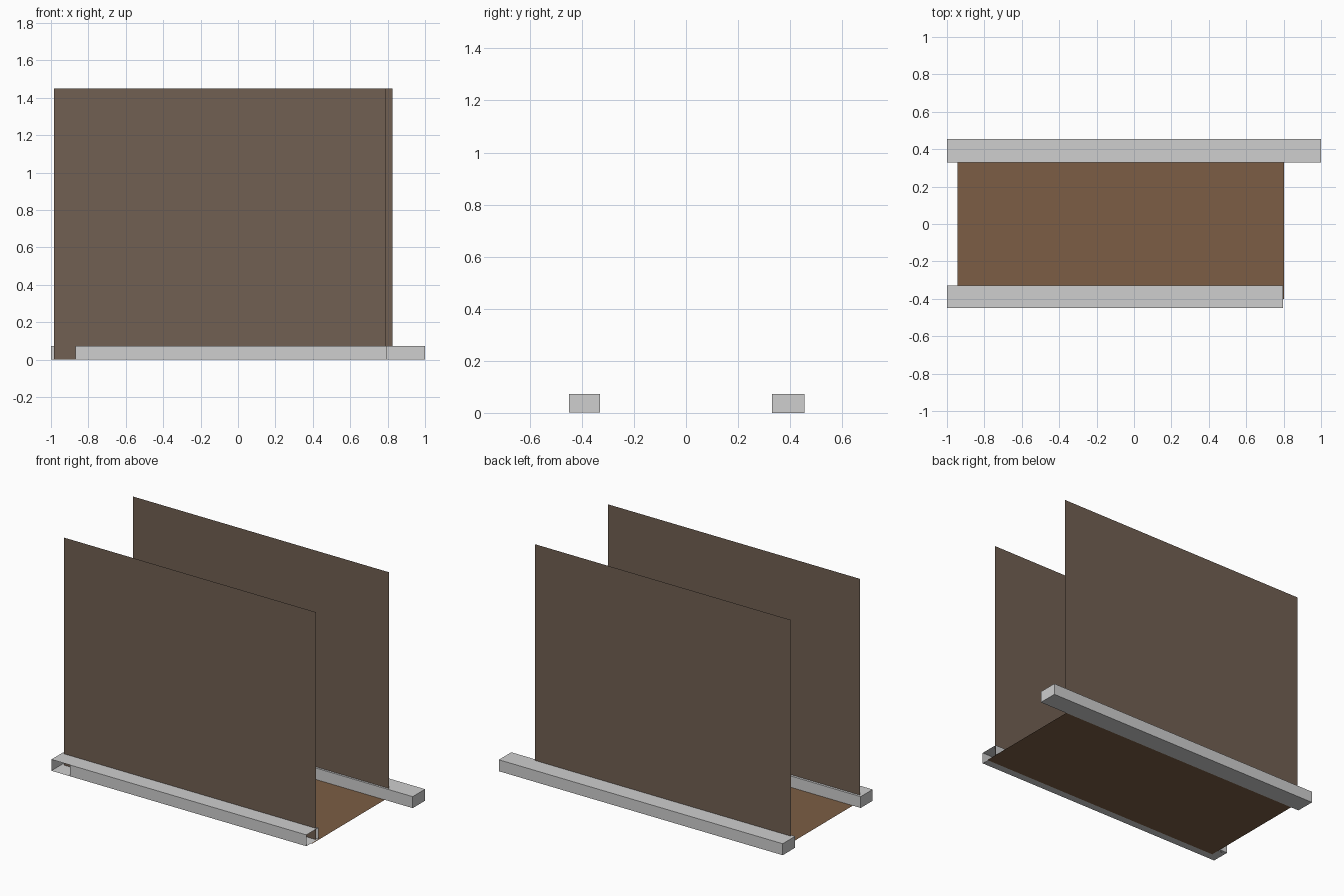
import bpy

if "Cube" in bpy.data.objects:
    bpy.data.objects.remove(bpy.data.objects["Cube"])


def material(name, rgb):
    m = bpy.data.materials.new(name)
    m.diffuse_color = (*rgb, 1)
    m.use_nodes = True
    m.node_tree.nodes["Principled BSDF"].inputs["Base Color"].default_value = m.diffuse_color
    return m


grey = material("light grey metal", (0.62, 0.62, 0.62))
dark_brown = material("dark brown panel", (0.165, 0.115, 0.085))
warm_brown = material("warm brown floor", (0.2, 0.11, 0.058))


def add_mesh(name, verts, faces, mat):
    me = bpy.data.meshes.new(name)
    me.from_pydata(verts, [], faces)
    me.materials.append(mat)
    ob = bpy.data.objects.new(name, me)
    bpy.context.collection.objects.link(ob)
    return ob


def upright(x0, x1, y, z0, z1):
    """Corners of a sheet facing the front."""
    return [(x0, y, z0), (x1, y, z0), (x1, y, z1), (x0, y, z1)]


def level(x0, x1, y0, y1, z):
    """Corners of a flat sheet facing up."""
    return [(x0, y0, z), (x1, y0, z), (x1, y1, z), (x0, y1, z)]


def end(x, y0, y1, z0, z1):
    """Corners of an end cap."""
    return [(x, y0, z0), (x, y0, z1), (x, y1, z1), (x, y1, z0)]


def sheets(name, quads, mat):
    verts = [v for q in quads for v in q]
    faces = [tuple(range(4 * i, 4 * i + 4)) for i in range(len(quads))]
    return add_mesh(name, verts, faces, mat)


H = 0.073      # rail height
B = 0.001      # rail underside, just above the floor sheet

# Back rail: closed box
sheets("back_rail", [
    upright(-1, 1, 0.33, 0, H),
    upright(-1, 1, 0.455, 0, H)[::-1],
    level(-1, 1, 0.33, 0.455, H),
    level(-1, 1, 0.33, 0.455, 0)[::-1],
    end(-1, 0.33, 0.455, 0, H)[::-1],
    end(1, 0.33, 0.455, 0, H)[::-1],
], grey)

# Front rail: open right end, front wall cut short on the left
sheets("front_rail", [
    upright(-0.87, 0.797, -0.45, B, H),
    upright(-1, 0.797, -0.33, B, H)[::-1],
    level(-1, 0.797, -0.45, -0.33, H),
    level(-1, 0.797, -0.45, -0.33, B)[::-1],
    end(-1, -0.45, -0.33, B, H),
], grey)

# Upright panels standing in the rails
sheets("front_panel", [upright(-0.983, 0.79, -0.345, 0, 1.45)], dark_brown)
sheets("back_panel", [upright(-0.98, 0.825, 0.343, 0.001, 1.45)], dark_brown)

# Floor sheet between the rails
sheets("floor_sheet", [level(-0.943, 0.803, -0.40, 0.33, 0)], warm_brown)
